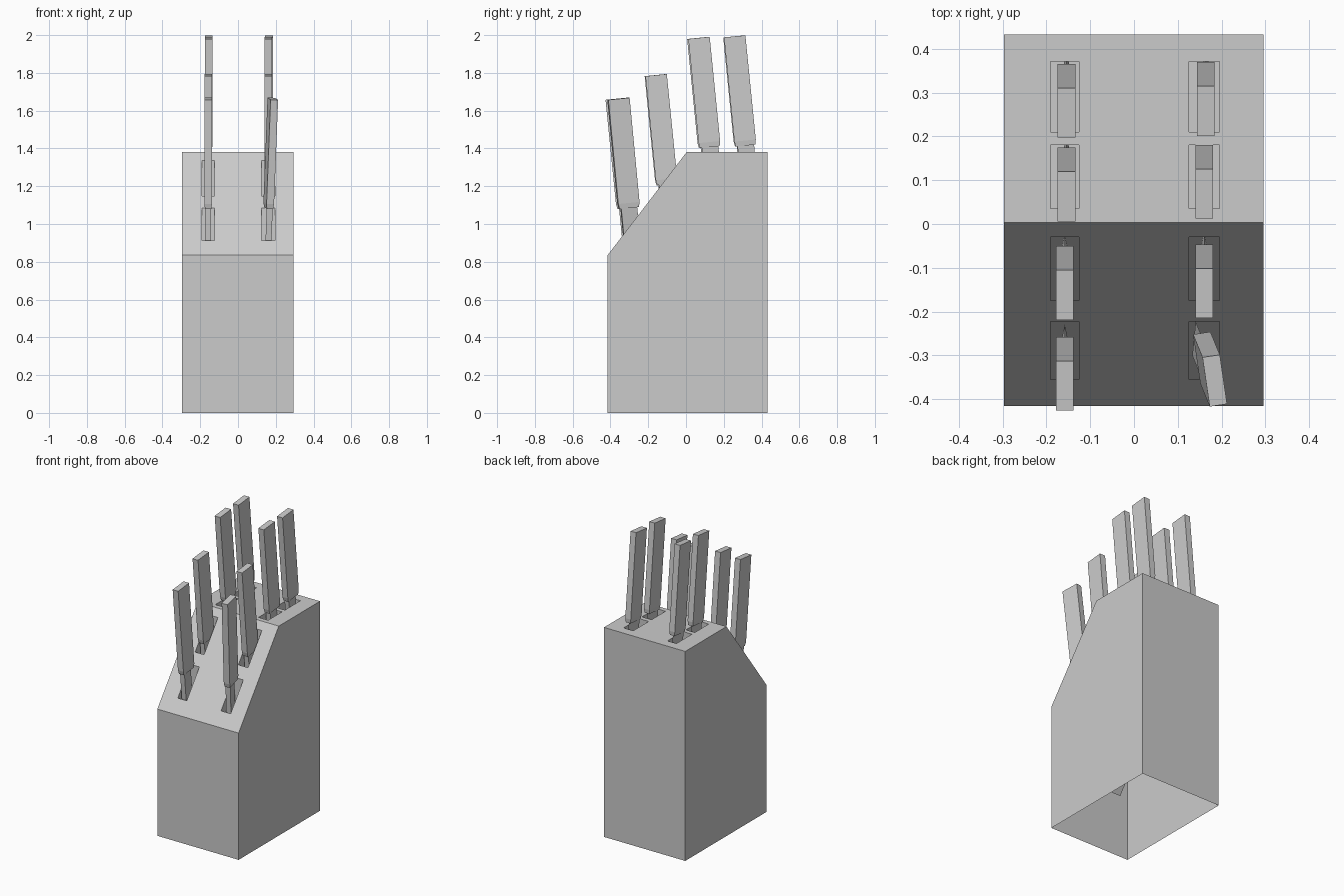
import bpy, bmesh
from math import radians
from mathutils import Matrix, Vector

if "Cube" in bpy.data.objects:
    bpy.data.objects.remove(bpy.data.objects["Cube"])

def make(name, bm):
    bmesh.ops.recalc_face_normals(bm, faces=bm.faces)
    me = bpy.data.meshes.new(name)
    bm.to_mesh(me)
    bm.free()
    ob = bpy.data.objects.new(name, me)
    bpy.context.collection.objects.link(ob)
    return ob

def loft(bm, rings):
    """Skin equal-length rings of points and cap both ends."""
    vs = [[bm.verts.new(p) for p in r] for r in rings]
    n = len(vs[0])
    for a, b in zip(vs, vs[1:]):
        for i in range(n):
            bm.faces.new((a[i], a[(i + 1) % n], b[(i + 1) % n], b[i]))
    bm.faces.new(vs[0])
    bm.faces.new(vs[-1])

def prism(bm, profile, x0, x1):
    loft(bm, [[(x, y, z) for y, z in profile] for x in (x0, x1)])

# block with sloped front
Y0, YS, Y1, ZF, ZT = -0.415, 0.003, 0.432, 0.835, 1.38
bm = bmesh.new()
prism(bm, [(Y0, 0), (Y1, 0), (Y1, ZT), (YS, ZT), (Y0, ZF)], -0.297, 0.295)
block = make("block", bm)

def surface(y):
    return min(ZT, ZF + (y - Y0) * (ZT - ZF) / (YS - Y0))

# slot cutters, floors parallel to the surface above
DEPTH = 0.54
bm = bmesh.new()
for x0, x1 in ((-0.19, -0.125), (0.125, 0.195)):
    for y0, y1 in ((-0.355, -0.223), (-0.175, -0.03), (0.035, 0.18), (0.21, 0.371)):
        a, b = surface(y0), surface(y1)
        prism(bm, [(y0, a - DEPTH), (y1, b - DEPTH), (y1, b + 0.1), (y0, a + 0.1)], x0, x1)
cutter = make("slot_cutter", bm)
cutter.hide_render = True

mod = block.modifiers.new("slots", 'BOOLEAN')
mod.operation = 'DIFFERENCE'
mod.solver = 'EXACT'
mod.object = cutter
bpy.context.view_layer.objects.active = block
bpy.ops.object.modifier_apply(modifier=mod.name)
bpy.data.objects.remove(cutter)

# the block is an open shell underneath
bm = bmesh.new()
bm.from_mesh(block.data)
bottom = [f for f in bm.faces if all(abs(v.co.z) < 1e-4 for v in f.verts)]
bmesh.ops.delete(bm, geom=bottom, context='FACES')
bm.to_mesh(block.data)
bm.free()

def rect(w, d, z):
    return [(-w, -d, z), (w, -d, z), (w, d, z), (-w, d, z)]

def knife(i, pos, tilt=5.7, yaw=0, roll=0):
    m = (Matrix.Translation(Vector(pos)) @ Matrix.Rotation(radians(yaw), 4, 'Z')
         @ Matrix.Rotation(radians(roll), 4, 'Y') @ Matrix.Rotation(radians(tilt), 4, 'X'))
    # handle with slightly tapered foot
    bm = bmesh.new()
    loft(bm, [rect(0.017, 0.052, -0.005), rect(0.02, 0.057, 0.022), rect(0.02, 0.057, 0.576)])
    bm.transform(m)
    make(f"handle_{i}", bm)
    # wedge blade: thick spine in front, cutting edge behind
    bm = bmesh.new()
    loft(bm, [[(-0.016, -0.043, z0), (0.016, -0.043, z0), (0, 0.045, z1)]
              for z0, z1 in ((0, 0), (-0.5, -0.38))])
    bm.transform(m)
    make(f"blade_{i}", bm)

# knives
knife(1, (-0.158, -0.312, 1.09))
knife(2, (0.162, -0.303, 1.09), yaw=8.5, roll=1.4)
knife(3, (-0.158, -0.105, 1.215))
knife(4, (0.160, -0.101, 1.215))
knife(5, (-0.154, 0.120, 1.412))
knife(6, (0.160, 0.126, 1.412))
knife(7, (-0.154, 0.311, 1.42))
knife(8, (0.164, 0.315, 1.42))
